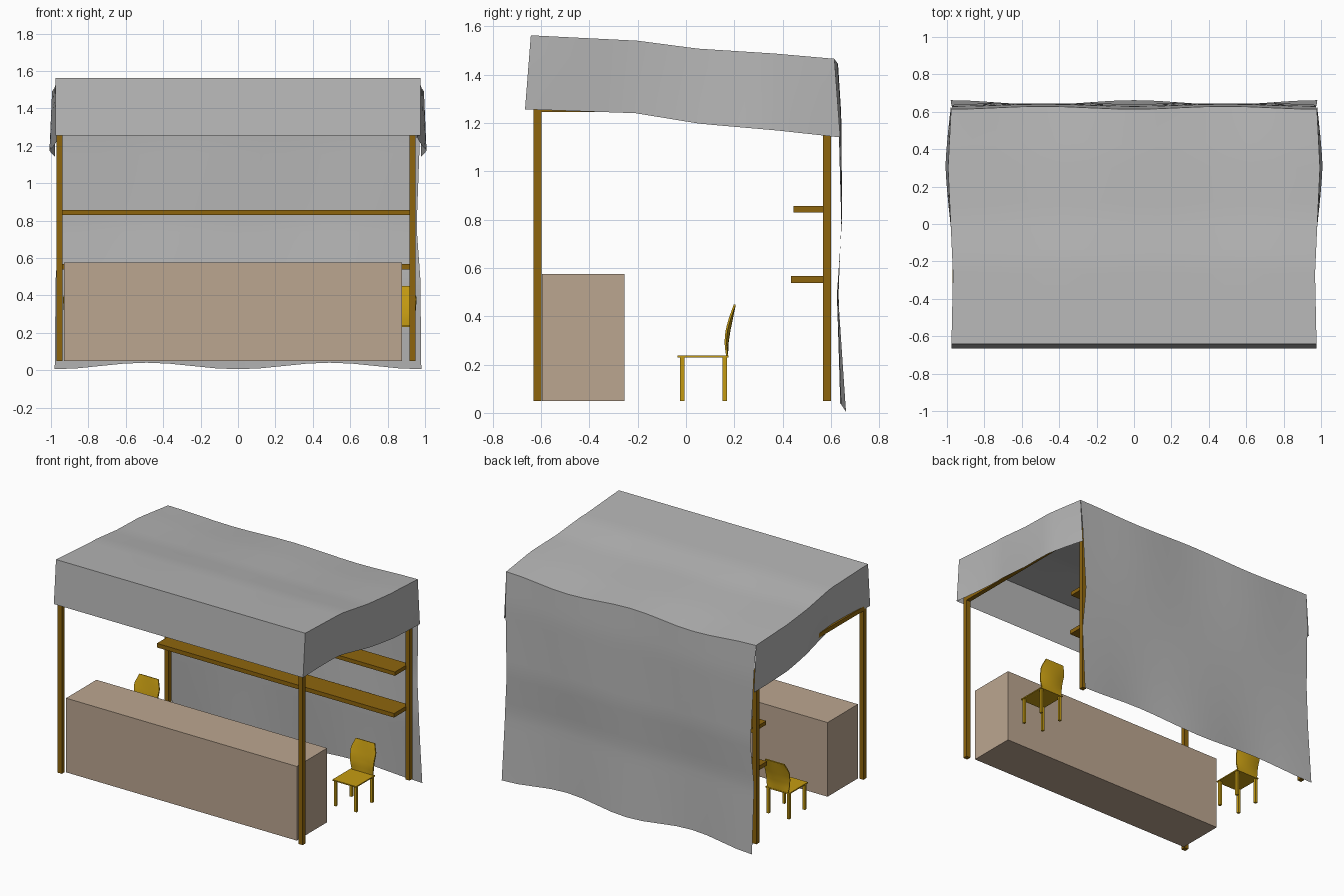
import bpy, bmesh, math
from mathutils import Vector

if "Cube" in bpy.data.objects:
    bpy.data.objects.remove(bpy.data.objects["Cube"])


def material(name, rgb):
    m = bpy.data.materials.new(name)
    m.diffuse_color = (*rgb, 1)
    m.use_nodes = True
    m.node_tree.nodes["Principled BSDF"].inputs["Base Color"].default_value = m.diffuse_color
    return m


CLOTH = material("grey cloth", (0.47, 0.47, 0.47))
WOOD = material("brown wood", (0.27, 0.13, 0.004))
TAN = material("tan counter", (0.50, 0.38, 0.28))
YELLOW = material("yellow wood", (0.56, 0.33, 0.006))


def finish(name, bm, mat, smooth=False):
    bm.normal_update()
    me = bpy.data.meshes.new(name)
    bm.to_mesh(me)
    bm.free()
    me.materials.append(mat)
    ob = bpy.data.objects.new(name, me)
    bpy.context.collection.objects.link(ob)
    for p in me.polygons:
        p.use_smooth = smooth
    return ob


def box(name, x, y, z, mat):
    """Box from (min, max) pairs on each axis."""
    bm = bmesh.new()
    bmesh.ops.create_cube(bm, size=1)
    for v in bm.verts:
        v.co = Vector([(a + b) / 2 + c * (b - a) for (a, b), c in zip((x, y, z), v.co)])
    return finish(name, bm, mat)


def sheet(name, nu, nv, func, mat):
    """Grid surface from func(u, v) with u, v in 0..1."""
    bm = bmesh.new()
    g = [[bm.verts.new(func(i / nu, j / nv)) for j in range(nv + 1)] for i in range(nu + 1)]
    for i in range(nu):
        for j in range(nv):
            bm.faces.new((g[i][j], g[i + 1][j], g[i + 1][j + 1], g[i][j + 1]))
    return finish(name, bm, mat, True)


def lerp_table(pts, t):
    """Linear interpolation through (t, value) pairs."""
    for (a, p), (b, q) in zip(pts, pts[1:]):
        if t <= b:
            return p + (q - p) * (t - a) / (b - a)
    return pts[-1][1]


# Posts, top side rails and shelves
for side, px in (("left", -0.955), ("right", 0.932)):
    xr = (px - 0.016, px + 0.016)
    box(side + "_front_post", xr, (-0.63, -0.597), (0.05, 1.27), WOOD)
    box(side + "_back_post", xr, (0.566, 0.599), (0.05, 1.27), WOOD)
    box(side + "_top_rail", xr, (-0.63, 0.599), (1.245, 1.275), WOOD)
box("upper_shelf", (-0.94, 0.918), (0.445, 0.6), (0.83, 0.857), WOOD)
box("lower_shelf", (-0.94, 0.918), (0.435, 0.6), (0.538, 0.567), WOOD)

# Counter
box("counter", (-0.93, 0.877), (-0.595, -0.255), (0.05, 0.575), TAN)

# Canopy: sagging roof line, shared by the roof, flaps and back sheet
ROOF_Z = [(0, 1.562), (0.35, 1.54), (0.55, 1.507), (0.8, 1.487), (1, 1.465)]
DROP = [(0, 0.306), (0.35, 0.30), (0.6, 0.312), (1, 0.325)]
EDGE_X = [(0, 0.976), (0.3, 0.968), (0.75, 0.994), (1, 0.978)]


def roof(u, v):
    x = (2 * u - 1) * lerp_table(EDGE_X, v)
    wave = math.sin(2 * math.pi * u) ** 2 * v * v
    return (x, -0.642 + 1.256 * v + 0.015 * wave, lerp_table(ROOF_Z, v) - 0.022 * wave)


def front_flap(u, v):
    x, y, z = roof(u, 0)
    return (x, y - 0.024 * (1 - v), z - 0.306 * (1 - v))


def side_flap(s):
    def f(u, v):
        x, y, z = roof(1 if s > 0 else 0, u if s > 0 else 1 - u)
        t = (y + 0.642) / 1.256
        d = 1 - v
        swing = 0.014 * math.sin(2 * math.pi * t)
        return (x - s * d * swing, y + d * (0.024 * (2 * t - 1)), z - d * lerp_table(DROP, t))
    return f


BACK_Y = [(0, 0.65), (0.32, 0.625), (0.54, 0.64), (0.85, 0.63), (1, 0.614)]
BACK_X = [(0, 0.98), (0.33, 0.975), (0.52, 0.955), (0.8, 0.97), (1, 0.978)]


def back_sheet(u, v):
    x0, y0, z0 = roof(1 - u, 1)
    w = math.sin(2 * math.pi * u) ** 2
    x = x0 / 0.978 * lerp_table(BACK_X, v)
    y = lerp_table(BACK_Y, v) + 0.012 * math.cos(4 * math.pi * u) * (1 - v) * (1 - v) + (y0 - 0.614) * v
    bottom = 0.005 + 0.035 * w
    return (x, y, bottom + (z0 - bottom) * v)


sheet("canopy_roof", 16, 20, roof, CLOTH)
sheet("canopy_front_flap", 8, 2, front_flap, CLOTH)
sheet("canopy_right_flap", 20, 4, side_flap(1), CLOTH)
sheet("canopy_left_flap", 20, 4, side_flap(-1), CLOTH)
sheet("back_sheet", 16, 24, back_sheet, CLOTH)


# Chairs: seat, four legs and a bowed backrest with clipped corners
BACK_HALF = [(0, 0.082), (0.25, 0.09), (0.72, 0.098), (1, 0.074)]
BACK_LEAN = [(0, 0.170), (0.25, 0.172), (0.5, 0.180), (1, 0.202)]


def chair(side, cx):
    box(side + "_chair_seat", (cx - 0.093, cx + 0.093), (-0.035, 0.176), (0.230, 0.238), YELLOW)
    for lx in (-0.08, 0.08):
        for n, ly in (("front", -0.016), ("back", 0.16)):
            box(f"{side}_chair_{n}_leg", (cx + lx - 0.009, cx + lx + 0.009),
                (ly - 0.009, ly + 0.009), (0.05, 0.232), YELLOW)

    def rest(u, v):
        s = 2 * u - 1
        return (cx + s * lerp_table(BACK_HALF, v),
                lerp_table(BACK_LEAN, v) - 0.012 * s * s * math.sin(math.pi * v),
                0.234 + 0.214 * v)

    ob = sheet(side + "_chair_backrest", 8, 12, rest, YELLOW)
    m = ob.modifiers.new("thickness", "SOLIDIFY")
    m.thickness = 0.008
    m.offset = 0
    bpy.context.view_layer.objects.active = ob
    bpy.ops.object.select_all(action='DESELECT')
    ob.select_set(True)
    bpy.ops.object.modifier_apply(modifier=m.name)
    bpy.ops.object.shade_smooth_by_angle(angle=math.radians(30))


chair("right", 0.857)
chair("left", -0.838)
